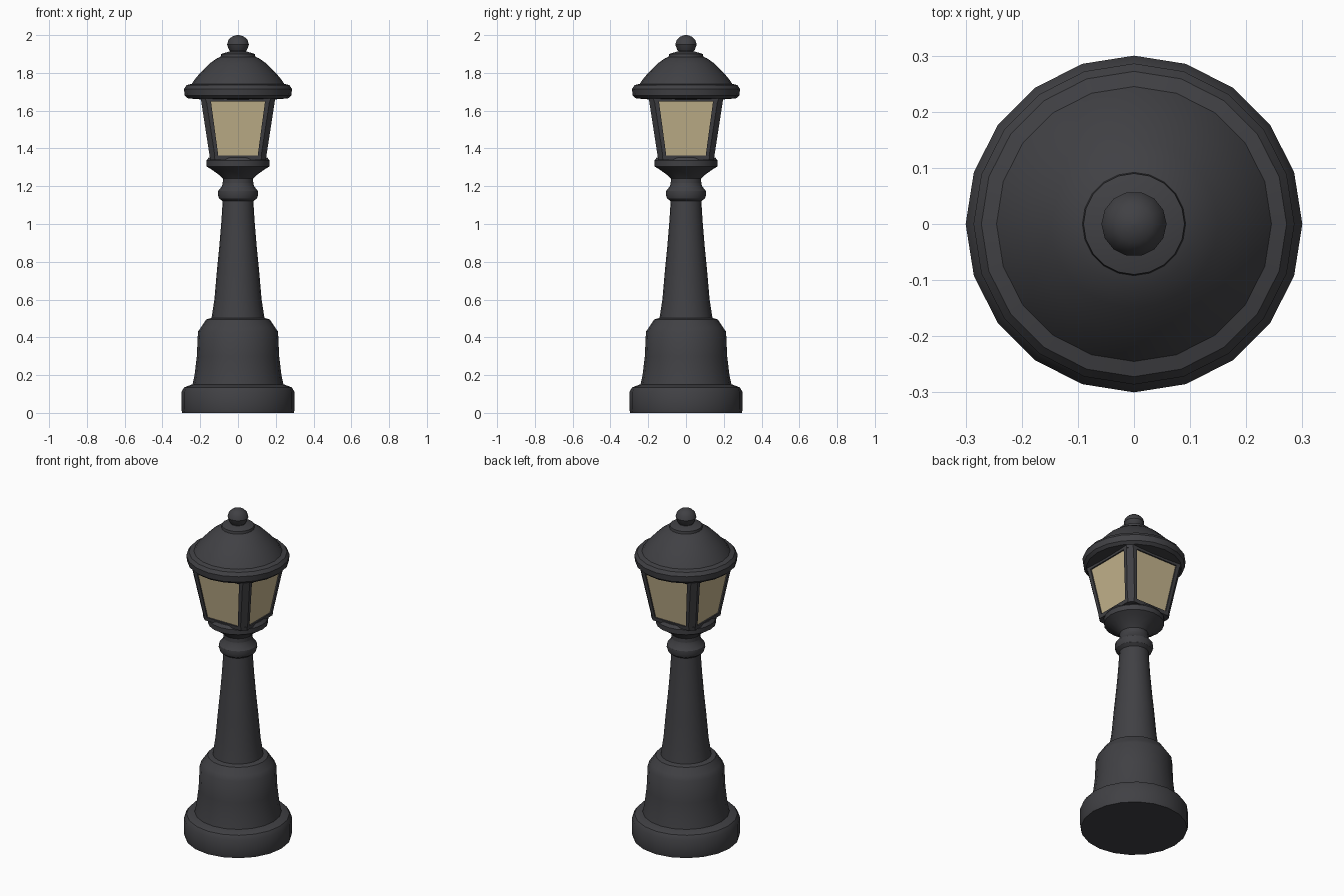
import bpy, bmesh, math
from mathutils import Vector

if "Cube" in bpy.data.objects:
    bpy.data.objects.remove(bpy.data.objects["Cube"])


def material(name, rgb):
    m = bpy.data.materials.new(name)
    m.diffuse_color = (*rgb, 1)
    m.use_nodes = True
    m.node_tree.nodes["Principled BSDF"].inputs["Base Color"].default_value = m.diffuse_color
    return m


IRON = material("dark_iron", (0.052, 0.052, 0.058))
GLASS = material("warm_glass", (0.56, 0.46, 0.27))


def finish(bm, name, mat, smooth=True):
    bmesh.ops.recalc_face_normals(bm, faces=bm.faces)
    me = bpy.data.meshes.new(name)
    bm.to_mesh(me)
    bm.free()
    me.materials.append(mat)
    ob = bpy.data.objects.new(name, me)
    bpy.context.collection.objects.link(ob)
    if smooth:
        bpy.ops.object.select_all(action='DESELECT')
        ob.select_set(True)
        bpy.context.view_layer.objects.active = ob
        bpy.ops.object.shade_smooth_by_angle(angle=math.radians(32))
    return ob


def lathe(name, profile, sides=20):
    """Closed solid of revolution from (radius, height) pairs."""
    bm = bmesh.new()
    rings = [[bm.verts.new((r * math.cos(2 * math.pi * i / sides),
                            r * math.sin(2 * math.pi * i / sides), z))
              for i in range(sides)] for r, z in profile]
    for a, b in zip(rings, rings[1:]):
        for i in range(sides):
            j = (i + 1) % sides
            bm.faces.new((a[i], a[j], b[j], b[i]))
    bm.faces.new(rings[0][::-1])
    bm.faces.new(rings[-1])
    return finish(bm, name, IRON)


def loft(name, sections, mat):
    """Solid through stacked outlines with equal point counts."""
    bm = bmesh.new()
    rings = [[bm.verts.new(p) for p in s] for s in sections]
    n = len(rings[0])
    for a, b in zip(rings, rings[1:]):
        for i in range(n):
            j = (i + 1) % n
            bm.faces.new((a[i], a[j], b[j], b[i]))
    bm.faces.new(rings[0][::-1])
    bm.faces.new(rings[-1])
    return finish(bm, name, mat, smooth=False)


def octagon(h, c, z):
    """Square of half width h with corners cut by c."""
    k = h - c
    return [(h, -k, z), (h, k, z), (k, h, z), (-k, h, z),
            (-h, k, z), (-h, -k, z), (-k, -h, z), (k, -h, z)]


# Stepped pedestal
lathe("base", [(0.295, 0), (0.3, 0.02), (0.3, 0.11), (0.285, 0.135), (0.245, 0.15)])
lathe("pedestal", [(0.245, 0.13), (0.23, 0.2), (0.218, 0.3), (0.212, 0.43),
                   (0.195, 0.455), (0.168, 0.495), (0.13, 0.505)])
# Tapered shaft, collar and the bowl that carries the lantern
lathe("shaft", [(0.142, 0.49), (0.125, 0.6), (0.112, 0.75), (0.1, 0.87),
                (0.089, 1.0), (0.08, 1.14)])
lathe("collar", [(0.08, 1.12), (0.1, 1.135), (0.107, 1.155), (0.105, 1.175),
                 (0.085, 1.2), (0.08, 1.22)])
lathe("bowl", [(0.082, 1.19), (0.08, 1.24), (0.1, 1.26), (0.142, 1.29), (0.167, 1.305),
               (0.168, 1.335), (0.155, 1.352), (0.13, 1.355)])

# Glass body and iron lantern frame
ZB, ZT = 1.345, 1.67
HB, HT = 0.148, 0.198
loft("glass", [octagon(HB - 0.008, 0.02, ZB), octagon(HT - 0.008, 0.02, ZT)], GLASS)


def half(z):
    return HB + (HT - HB) * (z - ZB) / (ZT - ZB)


for n, (z0, z1) in {"bottom_rail": (1.34, 1.362), "top_rail": (1.648, 1.675)}.items():
    loft(n, [octagon(half(z0), 0.025, z0), octagon(half(z1), 0.025, z1)], IRON)


def post_section(h, w, sx, sy, z):
    k, i = 0.028, h - w
    pts = [(i, i), (h, i), (h, h - k), (h - k, h), (i, h)]
    return [(x * sx, y * sy, z) for x, y in pts]


for sx, fb in ((1, "right"), (-1, "left")):
    for sy, lr in ((1, "back"), (-1, "front")):
        loft(f"post_{lr}_{fb}", [post_section(HB, 0.046, sx, sy, ZB),
                                 post_section(HT, 0.052, sx, sy, ZT)], IRON)

# Domed roof with a thick eave
lathe("roof", [(0.2, 1.66), (0.265, 1.665), (0.282, 1.68), (0.286, 1.715), (0.272, 1.735),
               (0.245, 1.742), (0.222, 1.775), (0.19, 1.81), (0.15, 1.85), (0.112, 1.877),
               (0.092, 1.885), (0.09, 1.9), (0.05, 1.912)])
# Ball finial
ball = [(0.042, 1.9), (0.042, 1.915)]
ball += [(0.058 * math.cos(a), 1.95 + 0.05 * math.sin(a))
         for a in (math.radians(d) for d in (-35, 0, 30, 55, 75, 89))]
lathe("finial", ball, 14)
